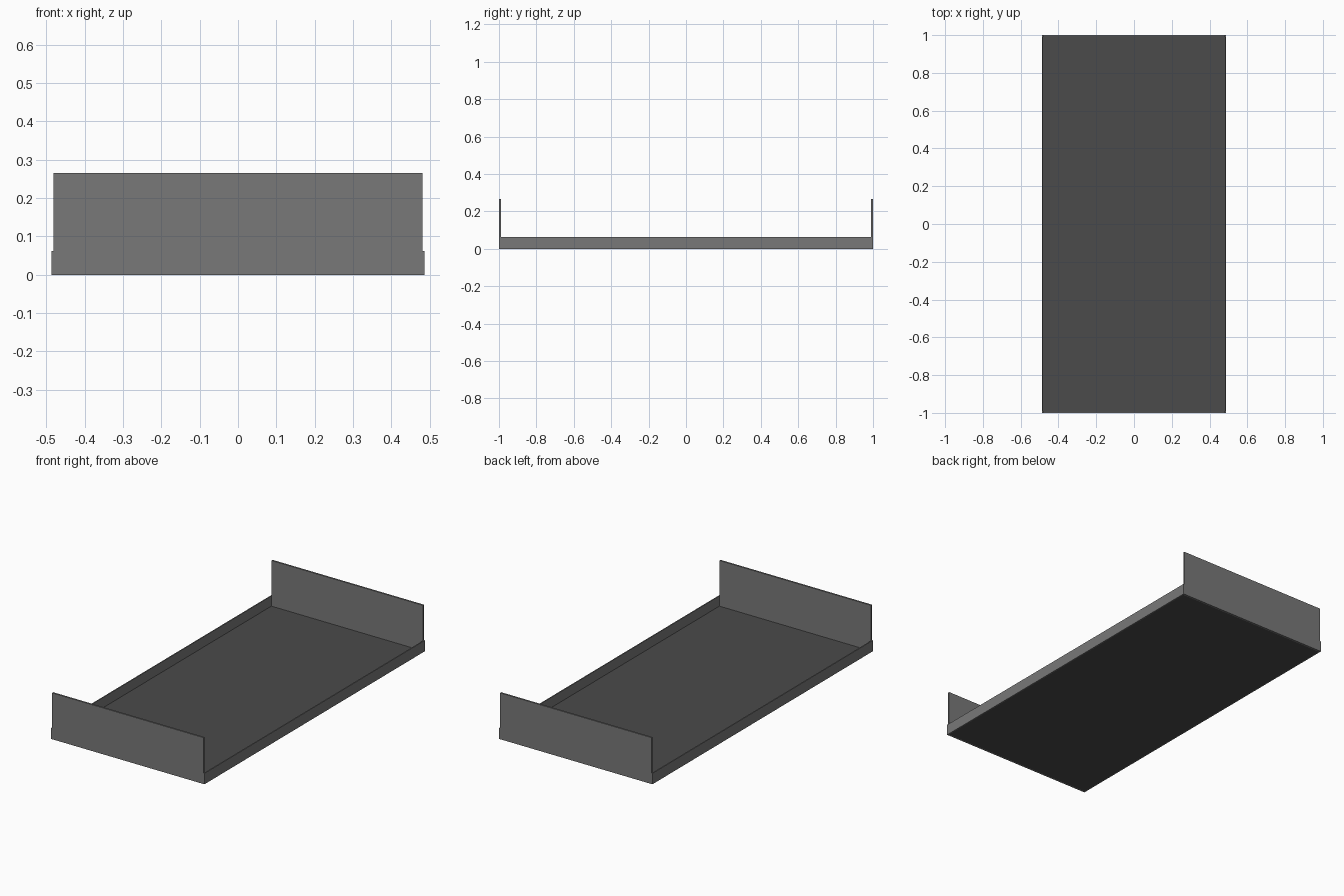
import bpy

if "Cube" in bpy.data.objects:
    bpy.data.objects.remove(bpy.data.objects["Cube"])

RIM_T, END_T, FLOOR_T = 0.006, 0.01, 0.004   # sheet thicknesses
HALF_X, HALF_Y = 0.487, 1.0
SIDE_H, END_H = 0.0625, 0.266


def material(name, grey):
    mat = bpy.data.materials.new(name)
    mat.diffuse_color = (grey, grey, grey, 1)
    mat.use_nodes = True
    mat.node_tree.nodes["Principled BSDF"].inputs["Base Color"].default_value = mat.diffuse_color
    return mat


def box(name, lo, hi, mat):
    """Axis-aligned box between two corners."""
    centre = [(a + b) / 2 for a, b in zip(lo, hi)]
    bpy.ops.mesh.primitive_cube_add(size=1, location=centre)
    ob = bpy.context.object
    ob.name = name
    ob.scale = [b - a for a, b in zip(lo, hi)]
    bpy.ops.object.transform_apply(location=True, rotation=False, scale=True)
    ob.data.materials.append(mat)
    return ob


def mirror(ob, axis):
    mod = ob.modifiers.new("mirror", "MIRROR")
    mod.use_axis = [i == axis for i in range(3)]


wall_grey = material("wall_grey", 0.19)
floor_grey = material("floor_grey", 0.07)
inner_x = HALF_X - RIM_T

# Floor sheet
box("floor_panel", (-inner_x, -HALF_Y + END_T, 0),
    (inner_x, HALF_Y - END_T, FLOOR_T), floor_grey)

# Low rims along both long sides
mirror(box("side_rim", (inner_x, -HALF_Y, 0),
           (HALF_X, HALF_Y, SIDE_H), wall_grey), 0)

# Tall panels at both ends, fitted between the rims
mirror(box("end_panel", (-inner_x, -HALF_Y, 0),
           (inner_x, -HALF_Y + END_T, END_H), wall_grey), 1)
